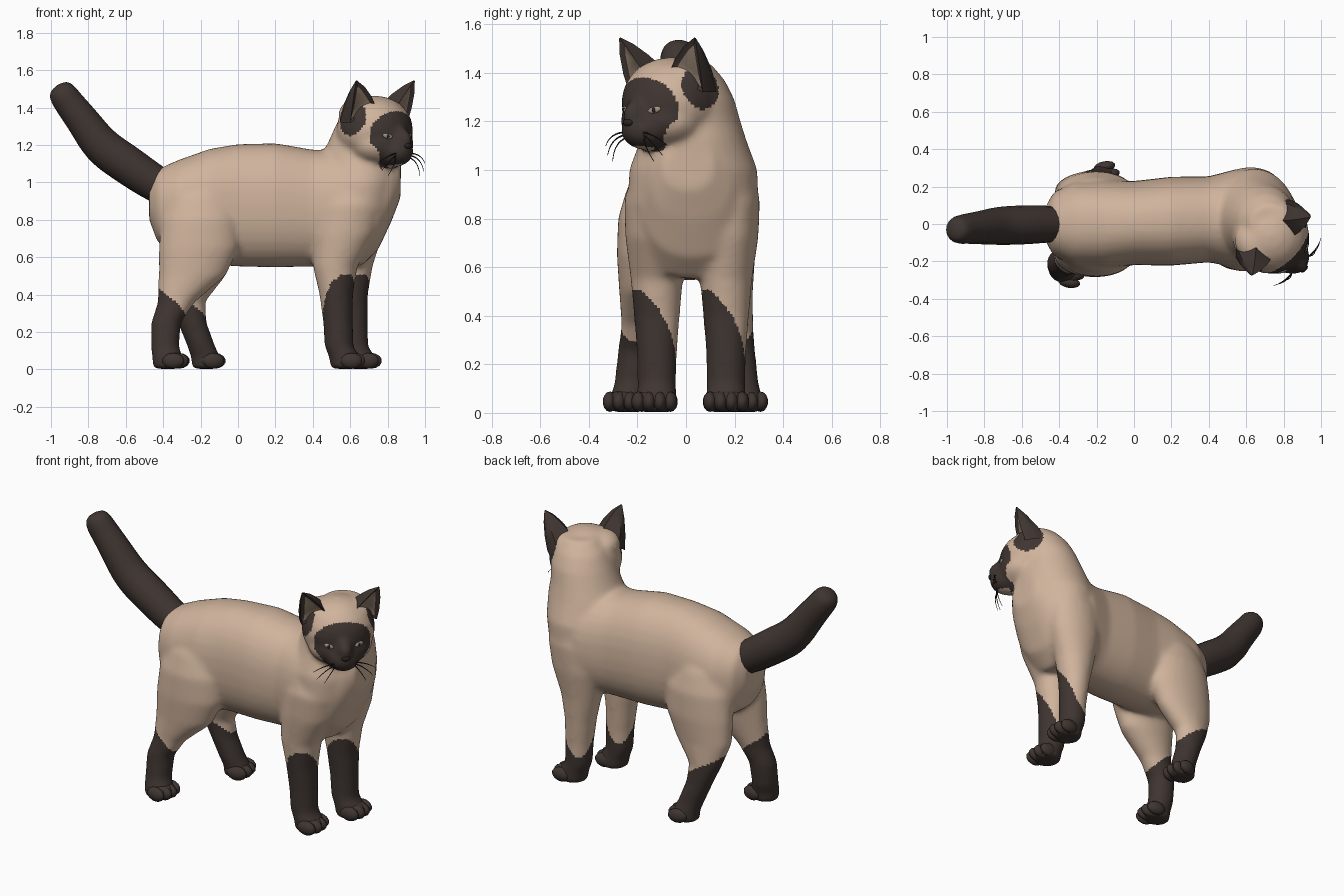
import bpy, bmesh, math
from mathutils import Vector, Matrix
from mathutils.bvhtree import BVHTree

if "Cube" in bpy.data.objects:
    bpy.data.objects.remove(bpy.data.objects["Cube"])


def material(name, rgb):
    m = bpy.data.materials.new(name)
    m.diffuse_color = (*rgb, 1)
    m.use_nodes = True
    m.node_tree.nodes["Principled BSDF"].inputs["Base Color"].default_value = m.diffuse_color
    return m


CREAM = material("cream fur", (0.63, 0.455, 0.335))
BROWN = material("dark brown fur", (0.05, 0.036, 0.031))
INNER = material("inner ear", (0.30, 0.22, 0.16))
EYE = material("eye", (0.34, 0.30, 0.22))
BLACK = material("nose black", (0.022, 0.017, 0.016))

# The head is turned 45 degrees: local x is forward, local y is sideways
HEAD = Matrix.Translation((0.71, -0.04, 0)) @ Matrix.Rotation(-math.pi / 4, 4, 'Z')
HEAD_INV = HEAD.inverted()


def add_object(name, bm, mats):
    bmesh.ops.recalc_face_normals(bm, faces=bm.faces)
    me = bpy.data.meshes.new(name)
    bm.to_mesh(me)
    bm.free()
    for m in mats:
        me.materials.append(m)
    for p in me.polygons:
        p.use_smooth = True
    ob = bpy.data.objects.new(name, me)
    bpy.context.collection.objects.link(ob)
    return ob


def blob(bm, centre, radii, frame=Matrix.Identity(4), seg=20):
    mat = frame @ Matrix.Translation(centre) @ Matrix.Diagonal((*radii, 1))
    bmesh.ops.create_uvsphere(bm, u_segments=seg, v_segments=seg // 2, radius=1, matrix=mat)


def soft(v, power):
    return math.copysign(abs(v) ** power, v)


def loft(bm, rings, n=32, power=1.0):
    """Rings of (centre, axis a, axis b), skinned and capped; a low power gives fuller corners."""
    loops = []
    for c, a, b in rings:
        loops.append([bm.verts.new(Vector(c) + Vector(a) * soft(math.cos(t), power) +
                                   Vector(b) * soft(math.sin(t), power))
                      for t in (2 * math.pi * i / n for i in range(n))])
    for r, s in zip(loops, loops[1:]):
        for i in range(n):
            bm.faces.new((r[i], r[(i + 1) % n], s[(i + 1) % n], s[i]))
    bm.faces.new(loops[0])
    bm.faces.new(loops[-1])


def column(bm, rows):
    """Upright limb: rows of x, y, z, x radius, y radius."""
    loft(bm, [((x, y, z), (rx, 0, 0), (0, ry, 0)) for x, y, z, rx, ry in rows])


bm = bmesh.new()
# Torso: x, bottom, top, half width, y offset
torso = [(-0.475, 0.80, 1.00, 0.09, 0), (-0.43, 0.68, 1.07, 0.17, 0), (-0.32, 0.60, 1.12, 0.225, 0),
         (-0.15, 0.56, 1.18, 0.235, 0), (0.0, 0.55, 1.205, 0.225, 0.005), (0.2, 0.545, 1.21, 0.238, 0.015),
         (0.4, 0.55, 1.175, 0.23, 0.025), (0.55, 0.56, 1.17, 0.265, 0.03), (0.66, 0.55, 1.2, 0.26, 0.03),
         (0.75, 0.64, 1.2, 0.225, 0.03), (0.82, 0.79, 1.15, 0.17, 0.02), (0.87, 0.92, 1.11, 0.10, 0.01)]
loft(bm, [((x, y, (b + t) / 2), (0, w, 0), (0, 0, (t - b) / 2)) for x, b, t, w, y in torso], power=0.88)
# Neck
column(bm, [(0.64, 0.03, 0.85, 0.20, 0.27), (0.645, 0.03, 1.0, 0.225, 0.265), (0.655, 0.03, 1.12, 0.22, 0.22),
            (0.67, 0.025, 1.2, 0.195, 0.20), (0.695, 0.02, 1.29, 0.18, 0.18), (0.71, 0.015, 1.37, 0.155, 0.145),
            (0.73, 0.0, 1.44, 0.11, 0.10)])
# Skull, brow corners, cheeks and muzzle
blob(bm, (0.03, 0, 1.28), (0.205, 0.21, 0.185), HEAD)
for s in (-1, 1):
    blob(bm, (0.01, s * 0.09, 1.37), (0.13, 0.105, 0.08), HEAD)
blob(bm, (0.08, 0, 1.2), (0.165, 0.185, 0.115), HEAD)
blob(bm, (0.17, 0, 1.165), (0.12, 0.10, 0.085), HEAD)
blob(bm, (0.19, 0, 1.225), (0.11, 0.055, 0.08), HEAD)
# Front legs, running up into the shoulders
for y, dx in ((-0.12, 0), (0.165, 0.08)):
    column(bm, [(0.60 + dx / 3, y * 1.05, 1.02, 0.10, 0.08), (0.60 + dx / 3, y * 1.12, 0.88, 0.17, 0.12),
                (0.57 + dx / 2, y * 1.08, 0.72, 0.165, 0.12),
                (0.52 + dx, y, 0.55, 0.12, 0.108), (0.525 + dx, y, 0.40, 0.09, 0.095),
                (0.535 + dx, y, 0.25, 0.08, 0.083), (0.54 + dx, y, 0.12, 0.077, 0.08),
                (0.57 + dx, y, 0.07, 0.085, 0.083), (0.575 + dx, y, 0.003, 0.08, 0.083)])
# Hind legs: the near one stands further back
for s, path in ((-1, [(-0.33, 0.19, 0.10), (-0.385, 0.205, 0.08), (-0.39, 0.22, 0.075), (-0.375, 0.24, 0.085)]),
                (1, [(-0.275, 0.2, 0.10), (-0.245, 0.21, 0.078), (-0.195, 0.225, 0.075), (-0.17, 0.24, 0.08)])):
    rows = [(-0.2, s * 0.10, 1.03, 0.10, 0.08), (-0.2, s * 0.13, 0.92, 0.17, 0.115),
            (-0.2, s * 0.155, 0.8, 0.21, 0.125),
            (-0.21, s * 0.165, 0.65, 0.215, 0.12), (-0.245, s * 0.175, 0.5, 0.18, 0.10)]
    rows += [(x, s * y, z, r, min(r, 0.076)) for (x, y, r), z in zip(path, (0.36, 0.25, 0.12, 0.06))]
    rows.append((path[-1][0], s * 0.24, 0.003, 0.08, 0.075))
    column(bm, rows)
body = add_object("body", bm, [])

# Fuse the body forms into one smooth skin
rm = body.modifiers.new("fuse", 'REMESH')
rm.mode, rm.voxel_size, rm.use_smooth_shade = 'VOXEL', 0.0125, True
sm = body.modifiers.new("relax", 'SMOOTH')
sm.factor, sm.iterations = 0.5, 20
skin = bpy.data.meshes.new_from_object(body.evaluated_get(bpy.context.evaluated_depsgraph_get()))
body.modifiers.clear()
body.data = skin
skin.materials.clear()
skin.materials.append(CREAM)
skin.materials.append(BROWN)


# Dark points: socks, face mask and ear surrounds
def is_dark(c, n):
    if c.z < 0.56:
        limit = 0.345 - 0.14 * n.y + 0.09 * n.x if c.x > 0.25 else 0.36 - 0.08 * n.x
        return c.z < limit
    h = HEAD_INV @ c
    width = 0.16 - max(0, 1.21 - h.z) * 0.75
    if h.z > 1.27:
        width *= math.sqrt(max(0, 1 - ((h.z - 1.27) / 0.11) ** 2))
    mask = h.x > 0.06 and 1.075 < h.z < 1.38 and abs(h.y) < width and n.z > -0.9
    ear = (Vector((h.x, abs(h.y), h.z)) - Vector((0.045, 0.205, 1.345))).length < 0.095
    return mask or ear


for p in skin.polygons:
    p.use_smooth = True
    p.material_index = int(is_dark(p.center, p.normal))
tree = BVHTree.FromPolygons([v.co for v in skin.vertices], [p.vertices[:] for p in skin.polygons])


def on_face(side, z):
    """Point on the face surface, in head coordinates."""
    hit = tree.ray_cast(HEAD @ Vector((0.6, side, z)), HEAD.to_3x3() @ Vector((-1, 0, 0)))[0]
    return HEAD_INV @ hit if hit else Vector((0.2, side, z))


# Tail and whiskers are tapering tubes: x, y, z, relative radius
def tube(name, points, depth, mat, res=6):
    cu = bpy.data.curves.new(name, 'CURVE')
    cu.dimensions, cu.bevel_depth, cu.bevel_resolution, cu.use_fill_caps = '3D', depth, res, True
    sp = cu.splines.new('NURBS')
    sp.points.add(len(points) - 1)
    sp.order_u, sp.use_endpoint_u, sp.resolution_u = 3, True, 5
    for q, (x, y, z, r) in zip(sp.points, points):
        q.co, q.radius = (x, y, z, 1), r
    cu.materials.append(mat)
    ob = bpy.data.objects.new(name, cu)
    bpy.context.collection.objects.link(ob)


tube("tail", [(-0.36, 0, 0.95, 0.9), (-0.44, 0, 0.99, 0.98), (-0.6, -0.005, 1.10, 1.05), (-0.73, -0.01, 1.19, 1.02),
              (-0.83, -0.02, 1.33, 0.88), (-0.90, -0.025, 1.42, 0.80), (-0.928, -0.03, 1.46, 0.77),
              (-0.95, -0.03, 1.495, 0.68), (-0.964, -0.03, 1.517, 0.40), (-0.966, -0.03, 1.52, 0.02)], 0.1, BROWN)

# Paws: a pad of fur with four toes
paws = (("front_paw_right", 0.625, -0.13, 0), ("front_paw_left", 0.713, 0.165, 0),
        ("hind_paw_right", -0.318, -0.25, -0.15), ("hind_paw_left", -0.127, 0.245, 0.2))
for name, x, y, turn in paws:
    bm = bmesh.new()
    frame = Matrix.Translation((x, y, 0)) @ Matrix.Rotation(turn, 4, 'Z')
    blob(bm, (-0.035, 0, 0.05), (0.075, 0.084, 0.046), frame)
    for k in (-1.5, -0.5, 0.5, 1.5):
        blob(bm, (-0.008 * k * k, k * 0.044, 0.046), (0.06, 0.03, 0.042), frame, 14)
    add_object(name, bm, [BROWN])

# Ears: a tapered shell with a sunken inner face, opening forward and outward
for name, s in (("ear_right", -1), ("ear_left", 1)):
    bm = bmesh.new()
    tip = Vector((0.113, 0.222, 1.55))
    base = [Vector(v) for v in ((0.115, 0.075, 1.40), (0.06, 0.215, 1.32), (-0.02, 0.215, 1.32),
                                (-0.06, 0.17, 1.36), (0.0, 0.08, 1.42))]
    middle = sum(base, Vector()) / 5
    rings = []
    for t, bulge in ((0, 0), (0.35, 0.12), (0.7, 0.12), (0.96, 0)):
        rings.append([bm.verts.new(HEAD @ Vector((q.x, s * q.y, q.z))) for q in
                      (b.lerp(tip, t) + (b - middle) * bulge for b in base)])
    front = []
    for r, u in zip(rings, rings[1:]):
        for i in range(5):
            j = (i + 1) % 5
            f = bm.faces.new((r[i], r[j], u[j], u[i]))
            if i == 0:
                front.append(f)
    bm.faces.new(rings[0])
    bm.faces.new(rings[-1])
    bmesh.ops.recalc_face_normals(bm, faces=bm.faces)
    bmesh.ops.inset_region(bm, faces=front, thickness=0.022, depth=-0.015)
    for f in front:
        f.material_index = 1
    ear = add_object(name, bm, [BROWN, INNER])
    bpy.context.view_layer.objects.active = ear
    ear.select_set(True)
    bpy.ops.object.shade_smooth_by_angle(angle=math.radians(50))
    ear.select_set(False)

# Eyes with dark pupils
for side, s in (("right", -1), ("left", 1)):
    p = on_face(s * 0.085, 1.247)
    frame = HEAD @ Matrix.Translation(p) @ Matrix.Rotation(s * 0.4, 4, 'Z') @ Matrix.Rotation(s * 0.25, 4, 'X')
    bm = bmesh.new()
    blob(bm, (0, 0, 0), (0.008, 0.03, 0.014), frame, 16)
    add_object("eye_" + side, bm, [EYE])
    bm = bmesh.new()
    blob(bm, (0.004, 0, 0), (0.007, 0.008, 0.012), frame, 12)
    add_object("pupil_" + side, bm, [BLACK])

# Nose
bm = bmesh.new()
p = on_face(0, 1.195)
blob(bm, (p.x - 0.005, 0, 1.195), (0.014, 0.026, 0.016), HEAD, 14)
add_object("nose", bm, [BLACK])

# Whiskers
for side, s in (("right", -1), ("left", 1)):
    for k, (f, reach, drop) in enumerate(((0.24, 0.18, 1.10), (0.25, 0.16, 1.06), (0.26, 0.12, 1.035))):
        a = on_face(s * 0.055, 1.155 - 0.012 * k)
        pts = [a - Vector((0.01, 0, 0)), Vector((f + 0.02, s * reach * 0.7, 1.15 - 0.02 * k)),
               Vector((f - 0.01, s * reach, drop))]
        tube("whisker_%s_%d" % (side, k + 1), [(*(HEAD @ q), 1 - 0.35 * i) for i, q in enumerate(pts)],
             0.004, BLACK, 1)
